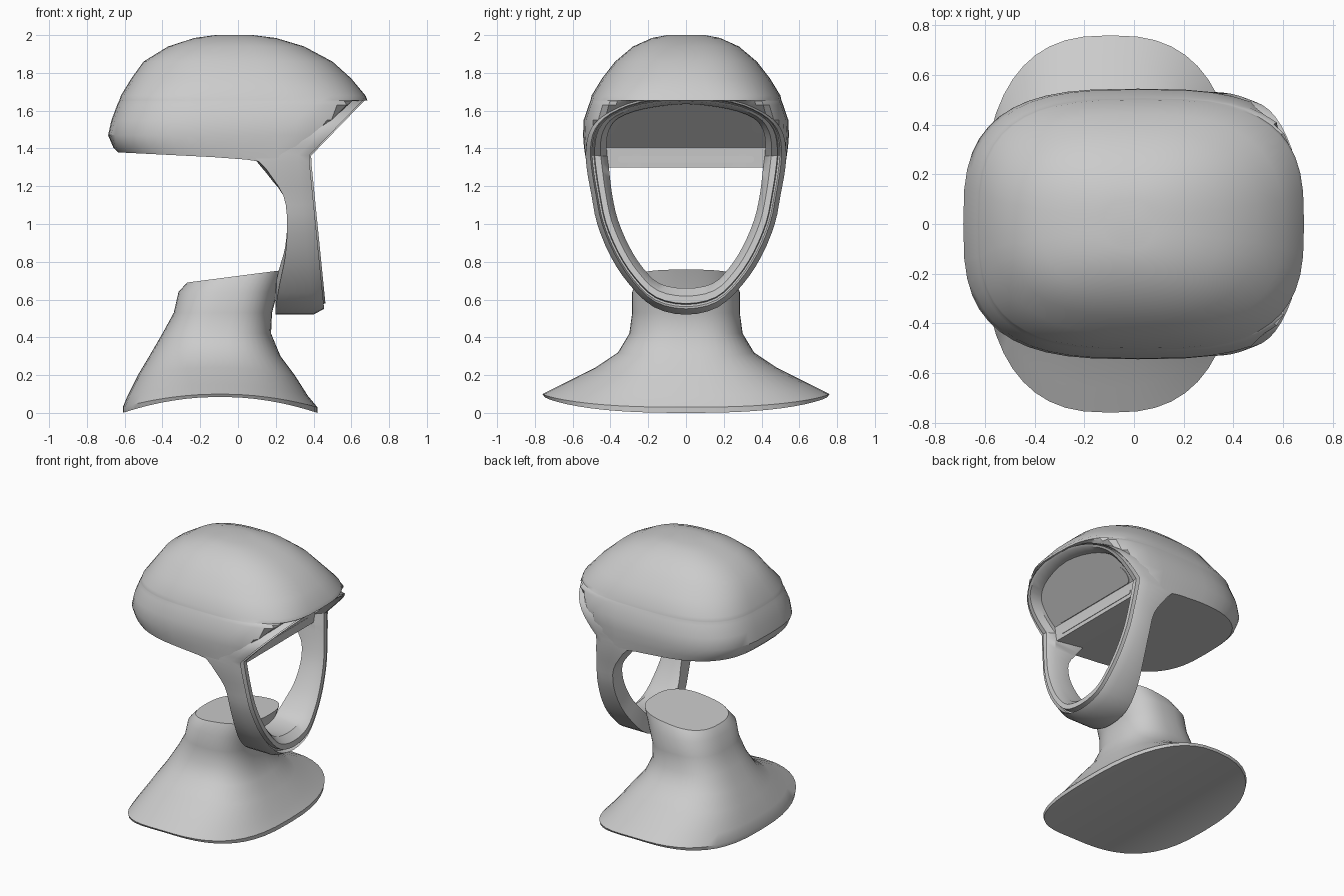
import bpy
import bmesh
from math import cos, sin, pi, copysign
from mathutils import Vector

if "Cube" in bpy.data.objects:
    bpy.data.objects.remove(bpy.data.objects["Cube"])

# Single plain grey
grey = bpy.data.materials.new("matte_grey")
grey.use_nodes = True
colour = (0.6, 0.6, 0.6, 1)
grey.diffuse_color = colour
grey.node_tree.nodes["Principled BSDF"].inputs["Base Color"].default_value = colour
SIDES = 48


def finish(bm, name, angle=0.6):
    bmesh.ops.recalc_face_normals(bm, faces=bm.faces)
    mesh = bpy.data.meshes.new(name)
    bm.to_mesh(mesh)
    bm.free()
    mesh.materials.append(grey)
    obj = bpy.data.objects.new(name, mesh)
    bpy.context.collection.objects.link(obj)
    bpy.ops.object.select_all(action="DESELECT")
    obj.select_set(True)
    bpy.context.view_layer.objects.active = obj
    bpy.ops.object.shade_smooth_by_angle(angle=angle)
    return obj


def oval(back, front, half_width, power):
    """Superellipse outline, symmetric about y = 0."""
    mid, rx = (back + front) / 2, (front - back) / 2
    points = []
    for i in range(SIDES):
        a = 2 * pi * i / SIDES
        c, s = cos(a), sin(a)
        if abs(s) < 1e-6:
            s = 0
        points.append((mid + rx * copysign(abs(c) ** (2 / power), c),
                       half_width * copysign(abs(s) ** (2 / power), s), c))
    return points


def bridge(bm, rings, closed=False):
    pairs = list(zip(rings, rings[1:]))
    if closed:
        pairs.append((rings[-1], rings[0]))
    for a, b in pairs:
        n = len(a)
        for i in range(n):
            j = (i + 1) % n
            bm.faces.new((a[i], a[j], b[j], b[i]))


def close_end(bm, ring):
    """Fill a symmetric ring with strips running side to side."""
    n = len(ring)
    for i in range(n // 2):
        corners = (ring[i], ring[i + 1], ring[n - i - 1], ring[(n - i) % n])
        bm.faces.new(list(dict.fromkeys(corners)))


def loft(name, outlines):
    bm = bmesh.new()
    rings = [[bm.verts.new(p) for p in outline] for outline in outlines]
    bridge(bm, rings)
    close_end(bm, rings[0])
    close_end(bm, rings[-1])
    return finish(bm, name)


# Neck and flared base with an arched underside: back, front, half width, z, arch
neck_rows = [
    (-.61, .42, .75, 0, .085), (-.61, .42, .76, .03, .07),
    (-.585, .37, .66, .09, .06), (-.53, .30, .48, .2, .04),
    (-.47, .225, .36, .3, .02), (-.4, .175, .3, .42, 0),
    (-.34, .18, .285, .53, 0), (-.315, .21, .285, .64, 0),
]
neck = []
for back, front, width, z, arch in neck_rows:
    mid, rx = (back + front) / 2, (front - back) / 2
    neck.append([(x, y, z + arch * (1 - ((x - mid) / rx) ** 2))
                 for x, y, c in oval(back, front, width, 2.6)])
neck.append([(x, y, .69 + .13 * (x + .27)) for x, y, c in oval(-.27, .26, .25, 2.6)])
loft("neck_and_base", neck)


# Skull cap: lower rings are cut back in front to form the brow recess
def recess(z):
    return .33 + 1.1 * max(0, z - 1.4)


def underside(x):
    return 1.38 - .05 * (x + .65) - .1 * max(0, x)


lower_rows = [
    (-.635, .72, .53, 1.38), (-.66, .72, .54, 1.405), (-.688, .72, .545, 1.47),
    (-.67, .73, .542, 1.55), (-.64, .715, .515, 1.63), (-.63, .7, .507, 1.65),
]
upper_rows = [
    (-.628, .685, .505, 1.655), (-.62, .675, .5, 1.68), (-.565, .6, .445, 1.77),
    (-.5, .5, .375, 1.86), (-.37, .35, .28, 1.94), (-.23, .2, .18, 1.985),
    (-.12, .08, .1, 2),
]
cap = []
for k, (back, front, width, z) in enumerate(lower_rows):
    outline = [(min(x, recess(z)), y) for x, y, c in oval(back, front, width, 3)]
    cap.append([(x, y, underside(x) if k == 0 else z) for x, y in outline])
for k, (back, front, width, z) in enumerate(upper_rows):
    cap.append([(x, y, z) for x, y, c in oval(back, front, width, 3 if k < 2 else 2.6)])
loft("skull_cap", cap)


# Face frame: outer y, outer z, inner y, inner z, back x, from chin to brow
frame_rows = [
    (0, .52, 0, .66, .2), (.17, .56, .14, .685, .2), (.3, .68, .23, .77, .22),
    (.4, .83, .3, .88, .25), (.47, 1, .36, 1.02, .26), (.5, 1.15, .39, 1.15, .24),
    (.525, 1.29, .405, 1.27, .15), (.53, 1.4, .42, 1.4, .08),
    (.5, 1.51, .41, 1.49, .35), (.41, 1.59, .36, 1.56, .48),
    (.25, 1.655, .22, 1.61, .55), (0, 1.68, 0, 1.635, .57),
]
mirrored = [(-r[0], r[1], -r[2], r[3], r[4]) for r in frame_rows[-2:0:-1]]
path = [Vector(r) for r in frame_rows + mirrored]


def spline(points, steps):
    n = len(points)
    for i in range(n):
        a, b, c, d = (points[(i + k) % n] for k in (-1, 0, 1, 2))
        for s in range(steps):
            t = s / steps
            yield (b * 2 + (c - a) * t + (a * 2 - b * 5 + c * 4 - d) * t ** 2
                   + (b * 3 - a - c * 3 + d) * t ** 3) / 2


def face_front(z):
    return .385 + max(.97 * (z - 1.36), .1 * (1.36 - z))


# Frame section: share of the way from outer to inner edge, depth behind front
section = [(0, .07), (.22, .01), (.3, .04), (.38, .04), (.42, 0), (.7, 0), (1, .05)]
bm = bmesh.new()
rings = []
for oy, oz, iy, iz, back in spline(path, 3):
    ring = [bm.verts.new((back, oy, oz))]
    for share, depth in section:
        z = oz + (iz - oz) * share
        ring.append(bm.verts.new((face_front(z) - depth, oy + (iy - oy) * share, z)))
    ring.append(bm.verts.new((back, iy, iz)))
    rings.append(ring)
bridge(bm, rings, closed=True)
finish(bm, "face_frame")


# Thin rounded pads inside the brow recess
def pad(name, half_length, low, high, bulge):
    bm = bmesh.new()
    mid, radius = (low + high) / 2, (high - low) / 2
    rings = []
    for lift in (-.004, bulge):
        ring = []
        for i in range(24):
            a = 2 * pi * (i + .5) / 24
            z = mid + radius * sin(a)
            y = copysign(half_length - radius, cos(a)) + radius * cos(a)
            ring.append(bm.verts.new((recess(z) + lift, y, z)))
        rings.append(ring)
    bridge(bm, rings)
    for ring in rings:
        bm.faces.new(ring)
    finish(bm, name)


pad("brow_pad", .38, 1.405, 1.5, .005)
pad("brow_strip", .36, 1.325, 1.36, .005)
